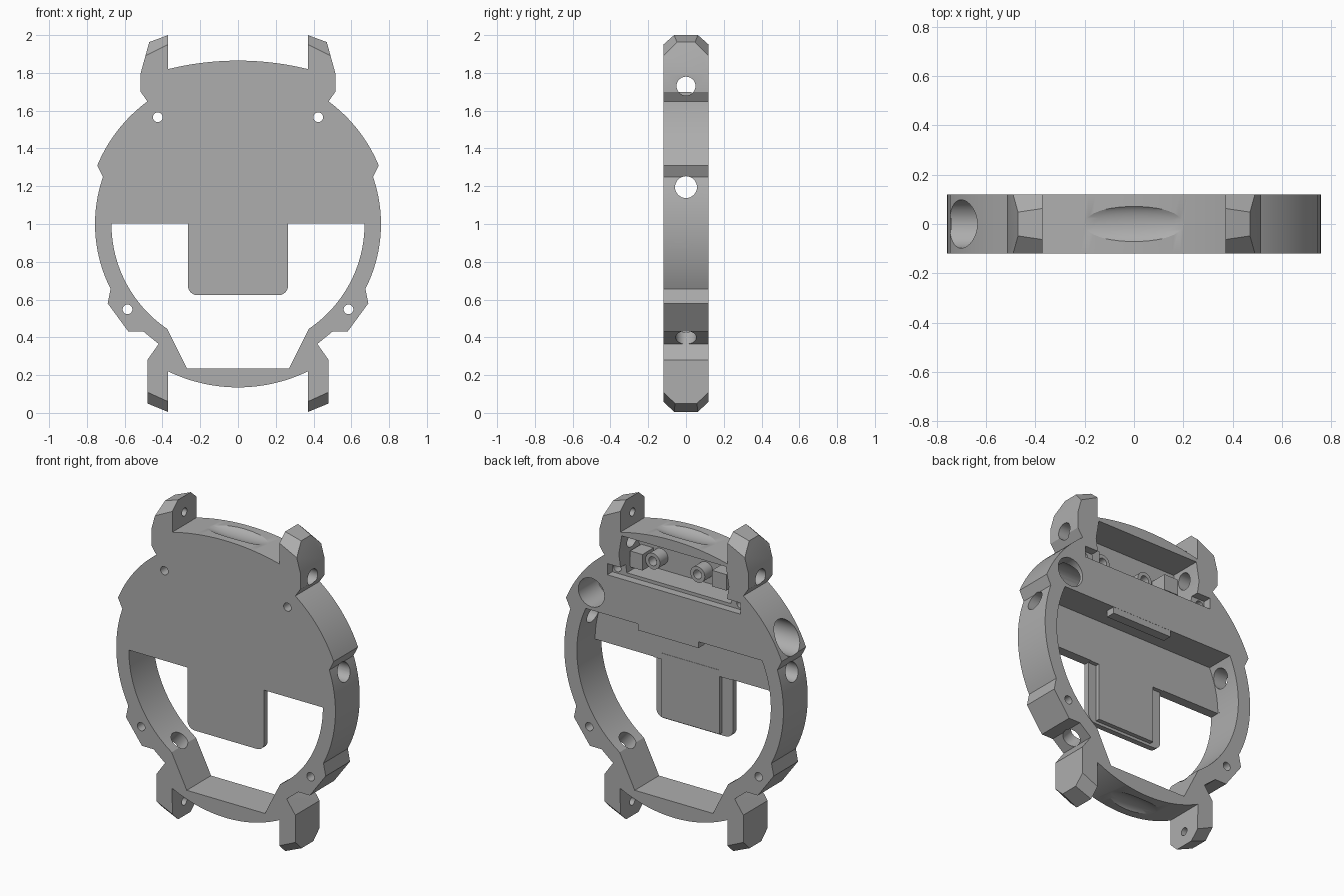
import bpy, bmesh, math
from mathutils import Matrix, Vector

if "Cube" in bpy.data.objects:
    bpy.data.objects.remove(bpy.data.objects["Cube"])

D = 0.12  # half depth of the case
grey = bpy.data.materials.new("plain grey")
grey.use_nodes = True
grey.diffuse_color = (0.42, 0.42, 0.42, 1)
grey.node_tree.nodes["Principled BSDF"].inputs["Base Color"].default_value = grey.diffuse_color


def arc(cx, cz, r, a0, a1, n=24):
    """Points on a circle, angles in degrees from +x."""
    steps = [math.radians(a0 + (a1 - a0) * i / n) for i in range(n + 1)]
    return [(cx + r * math.cos(a), cz + r * math.sin(a)) for a in steps]


def mirrored(half):
    return half + [(-x, z) for x, z in reversed(half) if x > 0.001]


def rect(x0, x1, z0, z1):
    return [(x0, z0), (x1, z0), (x1, z1), (x0, z1)]


def prism(name, pts, y0, y1, matrix=None):
    """Extrude an x-z profile along y, then place it."""
    bm = bmesh.new()
    face = bm.faces.new([bm.verts.new((x, y0, z)) for x, z in pts])
    geom = bmesh.ops.extrude_face_region(bm, geom=[face])["geom"]
    moved = [g for g in geom if isinstance(g, bmesh.types.BMVert)]
    bmesh.ops.translate(bm, vec=(0, y1 - y0, 0), verts=moved)
    if matrix:
        bm.transform(matrix)
    bmesh.ops.recalc_face_normals(bm, faces=bm.faces)
    mesh = bpy.data.meshes.new(name)
    bm.to_mesh(mesh)
    bm.free()
    mesh.materials.append(grey)
    ob = bpy.data.objects.new(name, mesh)
    bpy.context.collection.objects.link(ob)
    return ob


def rod(name, p0, p1, r, n=32):
    """Cylinder between two points."""
    p0, p1 = Vector(p0), Vector(p1)
    turn = Vector((0, 1, 0)).rotation_difference(p1 - p0).to_matrix().to_4x4()
    return prism(name, arc(0, 0, r, 0, 360 - 360 / n, n - 1), 0, (p1 - p0).length,
                 Matrix.Translation(p0) @ turn)


def combine(target, tool, operation="DIFFERENCE"):
    tool.hide_render = True
    mod = target.modifiers.new("shape", "BOOLEAN")
    mod.operation, mod.solver, mod.object = operation, "EXACT", tool
    bpy.context.view_layer.objects.active = target
    bpy.ops.object.modifier_apply(modifier=mod.name)
    bpy.data.objects.remove(tool)


# Case outline with shoulders, side bumps and four lugs
half = arc(0, 0.325, 1.54, 90, 76.1, 12)
half += [(0.37, 2.0), (0.47, 1.963), (0.515, 1.8), (0.515, 1.7)]
half += arc(0, 1, 0.807, 53.5, 22.6, 16)
half += arc(0, 1, 0.757, 19.2, -27, 24)
half += [(0.69, 0.58), (0.58, 0.43), (0.5, 0.43), (0.42, 0.365),
         (0.48, 0.28), (0.48, 0.05), (0.37, 0.005)]
half += arc(0, 0.983, 0.848, -64.1, -90, 12)
case = prism("watch_case", mirrored(half), -D, D)

# Chamfered lug tips
bm = bmesh.new()
bm.from_mesh(case.data)
for sx in (-1, 1):
    for sy in (-1, 1):
        for up, corners in ((1, ((0.49, D, 1.89), (0.37, D, 1.95), (0.37, 0.063, 2.0))),
                            (-1, ((0.48, D, 0.11), (0.37, D, 0.06), (0.37, 0.063, 0.005)))):
            a, b, c = [Vector((x * sx, y * sy, z)) for x, y, z in corners]
            normal = (b - a).cross(c - a).normalized()
            if normal.z * up < 0:
                normal.negate()
            cut = bmesh.ops.bisect_plane(bm, geom=bm.verts[:] + bm.edges[:] + bm.faces[:],
                                         plane_co=a, plane_no=normal, clear_outer=True)
            edges = [g for g in cut["geom_cut"] if isinstance(g, bmesh.types.BMEdge)]
            bmesh.ops.holes_fill(bm, edges=edges, sides=0)
bmesh.ops.recalc_face_normals(bm, faces=bm.faces)
bm.to_mesh(case.data)
bm.free()

# Front opening around the hanging tab
opening = [(0.265, 1.003)]
opening += arc(0.215, 0.673, 0.05, 0, -90, 6)
opening = [(0, 0.623)] + opening[:0:-1] + [opening[0]]
opening += arc(0, 1, 0.67, 0.3, -56, 24) + [(0.27, 0.235)]
combine(case, prism("opening_cutter", mirrored(opening), -0.3, 0.3))

# Recesses in the back: lower panel, tab, upper pocket
panel = [(x, z) for x, z in arc(0, 1, 0.67, -2, 24.7, 10)]
combine(case, prism("panel_cutter", mirrored(panel[::-1]), -0.06, 0.3))
combine(case, prism("tab_cutter", rect(-0.3, 0.3, 0.5, 1.0), -0.085, 0.3))
pocket = [(0.36, 1.8), (0.38, 1.68), (0.36, 1.55)]
combine(case, prism("pocket_cutter", mirrored(pocket), -0.08, 0.3))
combine(case, prism("ledge_cutter", rect(-0.46, 0.46, 1.53, 1.6), 0.07, 0.3))
combine(case, prism("end_pocket_cutter", arc(0.57, 1.39, 0.09, 0, 345, 23), -0.07, 0.3))

# Shallow finger scoops on the top and bottom rims
for z in (1.885, 0.115):
    bpy.ops.mesh.primitive_uv_sphere_add(segments=32, ring_count=16, location=(0, 0, z))
    scoop = bpy.context.object
    scoop.scale = (0.3, 0.08, 0.045)
    scoop.data.materials.append(grey)
    combine(case, scoop)

# Large bore through the bar, cross holes in the sides and upper lugs
combine(case, rod("bar_bore", (-0.9, 0, 1.4), (0.57, 0, 1.4), 0.098))
combine(case, rod("side_hole", (-1, 0, 1.195), (1, 0, 1.195), 0.058))
combine(case, rod("lug_hole", (-1, 0, 1.73), (1, 0, 1.73), 0.05))

for s in (-1, 1):
    # Screw holes
    for x, z in ((0.425, 1.565), (0.585, 0.548)):
        combine(case, rod("screw_hole", (s * x, -0.3, z), (s * x, 0.3, z), 0.026, 20))
    # Blind pin holes inside the lugs
    for z in (1.9, 0.095):
        combine(case, rod("pin_hole", (s * 0.3, 0, z), (s * 0.43, 0, z), 0.025, 20))
    # Slanted holes above the lower lugs
    combine(case, rod("slanted_hole", (s * 0.525, 0, 0.325), (s * 0.3, 0, 0.588), 0.055))

# Elongated port in the left side, recessed then cut through
angle = math.radians(-18.5)
port = Matrix(((0, math.cos(angle), -math.sin(angle), 0),
               (1, 0, 0, -0.04),
               (0, math.sin(angle), math.cos(angle), 1),
               (0, 0, 0, 1)))
for w, h, c, start in ((0.075, 0.175, 0.04, 0.725), (0.044, 0.145, 0.025, 0.5)):
    octagon = mirrored([(w - c, h), (w, h - c), (w, c - h), (w - c, -h)])
    combine(case, prism("port_cutter", octagon, start, 0.9, port))

# Raised centre of the tab and the lip under the bar
prism("tab_rib", rect(-0.19, 0.21, 0.64, 1.04), -0.095, -0.058)
prism("bar_lip", rect(-0.17, 0.25, 1.24, 1.3), 0.06, 0.119)

# Screw posts and blocks in the upper pocket
for x, z in ((0.23, 1.63), (-0.08, 1.63)):
    post = rod("screw_post", (x, -0.09, z), (x, 0.0, z), 0.05)
    combine(post, rod("post_hole", (x, -0.06, z), (x, 0.1, z), 0.028, 20))
prism("pocket_block_left", rect(0.28, 0.365, 1.57, 1.67), -0.09, 0.03)
prism("pocket_block_right", rect(-0.3, -0.2, 1.6, 1.7), -0.09, 0.03)

# Smooth curved walls, keep edges crisp
bpy.ops.object.select_all(action="DESELECT")
for ob in bpy.context.collection.objects:
    if ob.type == "MESH" and ob.data.materials and ob.data.materials[0] == grey:
        ob.select_set(True)
        bpy.context.view_layer.objects.active = ob
bpy.ops.object.shade_smooth_by_angle(angle=math.radians(25))
